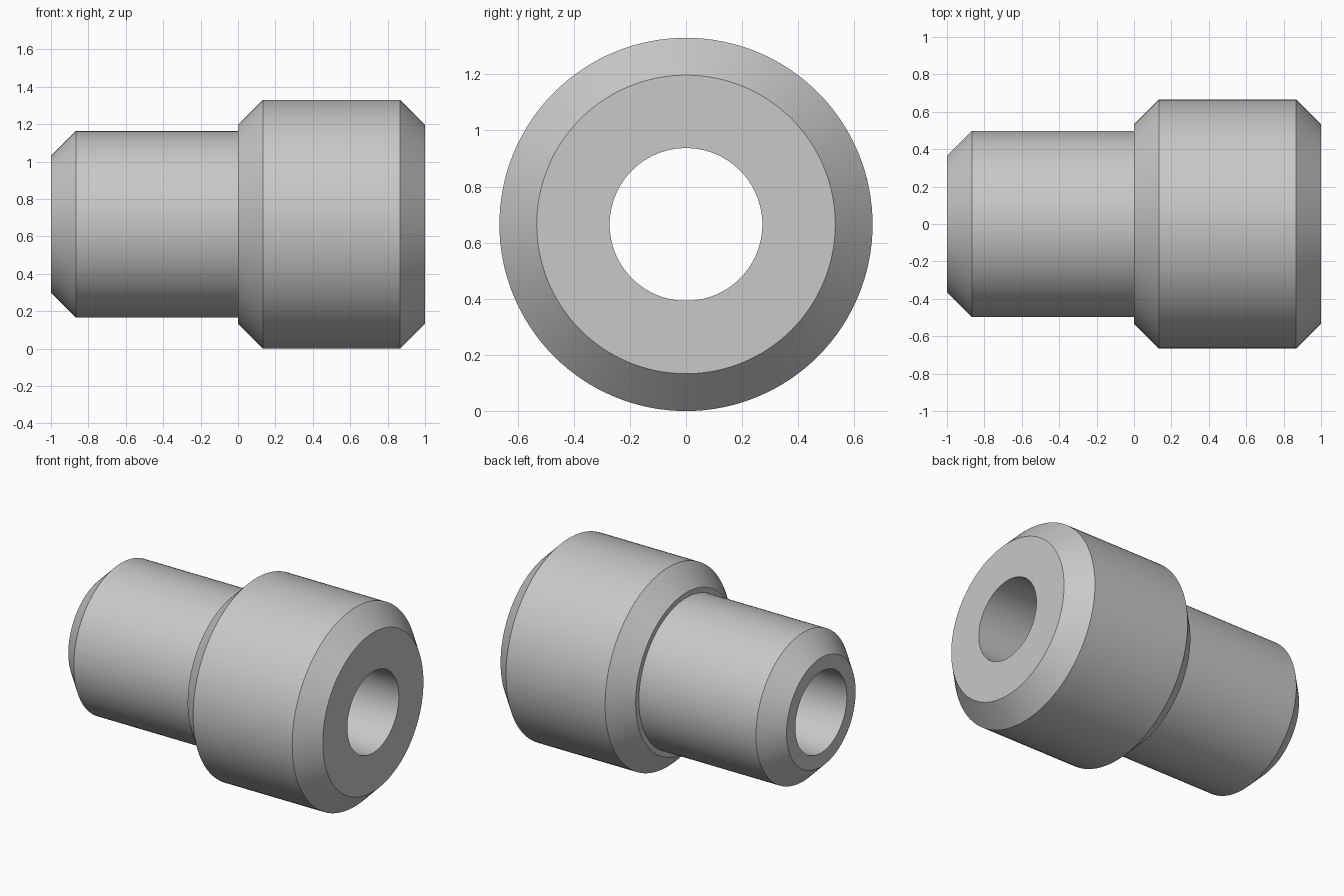
import bpy
import bmesh
import math
from mathutils import Matrix, Vector

cube = bpy.data.objects.get("Cube")
if cube:
    bpy.data.objects.remove(cube, do_unlink=True)

SEGMENTS = 128
COLLAR_R = 0.665
SLEEVE_R = 0.498
BORE_R = 0.272
CHAMFER = 0.133

# Plain grey metal
grey = bpy.data.materials.new("grey_metal")
grey.use_nodes = True
colour = (0.58, 0.58, 0.58, 1)
grey.diffuse_color = colour
grey.node_tree.nodes["Principled BSDF"].inputs["Base Color"].default_value = colour

# Closed half section: (position along the axis, radius)
profile = [
    (-1, BORE_R),
    (-1, SLEEVE_R - CHAMFER),
    (-1 + CHAMFER, SLEEVE_R),
    (0, SLEEVE_R),
    (0, COLLAR_R - CHAMFER),
    (CHAMFER, COLLAR_R),
    (1 - CHAMFER, COLLAR_R),
    (1, COLLAR_R - CHAMFER),
    (1, BORE_R),
]

# Stepped bushing, turned around its long axis
bm = bmesh.new()
rings = []
for i in range(SEGMENTS):
    turn = Matrix.Rotation(math.tau * i / SEGMENTS, 3, "X")
    rings.append([bm.verts.new(turn @ Vector((x, 0, r))) for x, r in profile])
for i, ring in enumerate(rings):
    following = rings[(i + 1) % SEGMENTS]
    for j in range(len(profile)):
        k = (j + 1) % len(profile)
        bm.faces.new((ring[j], ring[k], following[k], following[j]))
bmesh.ops.recalc_face_normals(bm, faces=bm.faces)

mesh = bpy.data.meshes.new("stepped_bushing")
bm.to_mesh(mesh)
bm.free()
mesh.materials.append(grey)
bushing = bpy.data.objects.new("stepped_bushing", mesh)
bushing.location.z = COLLAR_R
bpy.context.collection.objects.link(bushing)

# Smooth round walls, crisp chamfer edges
bpy.ops.object.select_all(action="DESELECT")
bushing.select_set(True)
bpy.context.view_layer.objects.active = bushing
bpy.ops.object.shade_smooth_by_angle(angle=math.radians(30))
